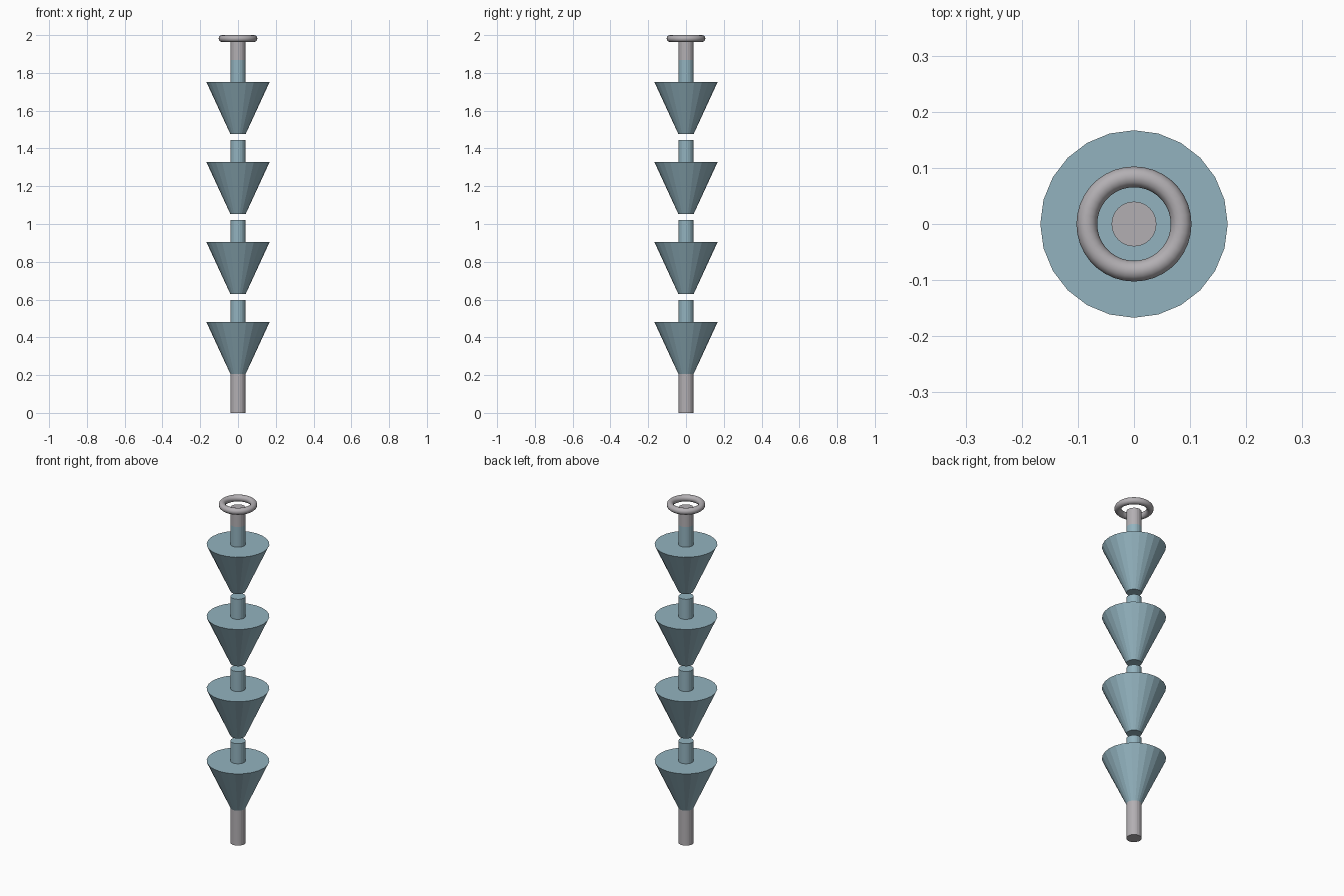
import bpy
import math

cube = bpy.data.objects.get("Cube")
if cube:
    bpy.data.objects.remove(cube, do_unlink=True)

SIDES = 24
POST_R = 0.04


def material(name, color):
    m = bpy.data.materials.new(name)
    m.use_nodes = True
    m.diffuse_color = color
    m.node_tree.nodes["Principled BSDF"].inputs["Base Color"].default_value = color
    return m


steel = material("steel grey", (0.45, 0.43, 0.45, 1))
blue = material("dusty blue", (0.29, 0.45, 0.52, 1))


def frustum(name, z0, z1, r0, r1, mat):
    bpy.ops.mesh.primitive_cone_add(vertices=SIDES, radius1=r0, radius2=r1,
                                    depth=z1 - z0, location=(0, 0, (z0 + z1) / 2))
    ob = bpy.context.object
    ob.name = name
    ob.data.materials.append(mat)
    return ob


# Grey post at the foot
frustum("bottom_post", 0, 0.205, POST_R, POST_R, steel)

# Four stacked funnels, each with a short stem above it
for i in range(4):
    base = 0.205 + 0.4235 * i
    rim = base + 0.275
    frustum(f"funnel_{i + 1}", base, rim, POST_R, 0.167, blue)
    frustum(f"funnel_stem_{i + 1}", rim, rim + 0.118, POST_R, POST_R, blue)

# Grey post at the top and the hanging ring
frustum("top_post", 1.868, 1.965, POST_R, POST_R, steel)
bpy.ops.mesh.primitive_torus_add(major_segments=36, minor_segments=12,
                                 major_radius=0.084, minor_radius=0.0185,
                                 location=(0, 0, 1.9815))
ring = bpy.context.object
ring.name = "hanging_ring"
ring.data.materials.append(steel)
bpy.ops.object.shade_smooth_by_angle(angle=math.radians(40))
